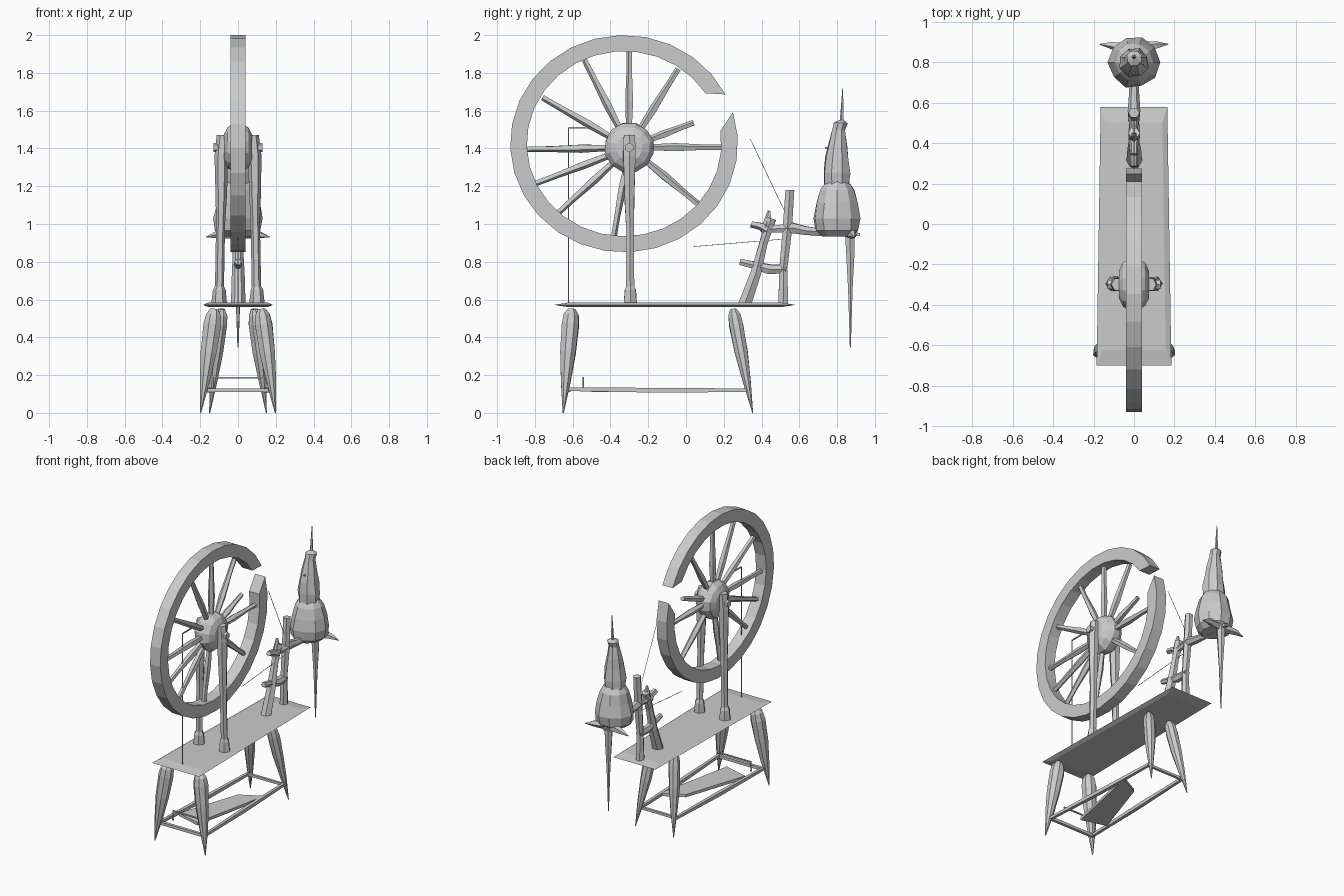
import bpy, bmesh, math, random
from mathutils import Vector

random.seed(4)


def finish(name, bm):
    bmesh.ops.recalc_face_normals(bm, faces=bm.faces)
    me = bpy.data.meshes.new(name)
    bm.to_mesh(me)
    bm.free()
    ob = bpy.data.objects.new(name, me)
    bpy.context.collection.objects.link(ob)
    return ob


def skin(name, rings, closed=True):
    """Join equal-sized rings of points into a capped skin."""
    bm = bmesh.new()
    vs = [[bm.verts.new(p) for p in ring] for ring in rings]
    n = len(vs[0])
    for a, b in zip(vs, vs[1:]):
        for i in range(n):
            j = (i + 1) % n
            bm.faces.new((a[i], a[j], b[j], b[i]))
    bm.faces.new(vs[0])
    bm.faces.new(vs[-1])
    return finish(name, bm)


def tube(name, pts, radii, sides=6, jitter=0.0, bend=False):
    """Turned piece through the points with a radius at each."""
    pts = [Vector(p) for p in pts]
    if isinstance(radii, float):
        radii = [radii] * len(pts)
    rings = []
    for k, (p, r) in enumerate(zip(pts, radii)):
        d = pts[-1] - pts[0]
        if bend:
            d = pts[min(k + 1, len(pts) - 1)] - pts[max(k - 1, 0)]
        d.normalize()
        ref = Vector((1, 0, 0)) if abs(d.x) < 0.9 else Vector((0, 0, 1))
        u = d.cross(ref).normalized()
        w = d.cross(u)
        ring = []
        for i in range(sides):
            a = 2 * math.pi * (i + 0.5) / sides
            rr = r * (1 + random.uniform(-jitter, jitter))
            ring.append(p + u * rr * math.cos(a) + w * rr * math.sin(a))
        rings.append(ring)
    return skin(name, rings)


def turned(name, a, b, prof, sides=6, jitter=0.0):
    """Turned piece from a to b; prof = (fraction, radius) pairs."""
    a, b = Vector(a), Vector(b)
    return tube(name, [a.lerp(b, t) for t, _ in prof], [r for _, r in prof], sides, jitter)


# Broken wheel rim, slightly oval, with a gap at the upper right
CY, CZ = -0.328, 1.425
rings = []
N = 27
for k in range(N + 1):
    ao = math.radians(27 + (377 - 27) * k / N)
    ai = math.radians(33 + (368 - 33) * k / N)
    o = (CY + 0.603 * math.cos(ao), CZ + 0.575 * math.sin(ao))
    i = (CY + 0.515 * math.cos(ai), CZ + 0.49 * math.sin(ai))
    rings.append([(-0.04, *o), (0.04, *o), (0.04, *i), (-0.04, *i)])
skin("wheel_rim", rings)

# Hub and axle
HY, HZ = -0.30, 1.405
tube("wheel_hub", [(x, HY, HZ) for x in (-0.075, -0.055, -0.02, 0.02, 0.055, 0.075)],
     [0.07, 0.11, 0.132, 0.132, 0.11, 0.07], 12, 0.03)
tube("axle", [(-0.13, HY, HZ), (0.13, HY, HZ)], 0.025)

# Spokes: angle and end distance, one is snapped
for ang, ln in ((90, .52), (117, .52), (150, .53), (181, .54), (201, .53), (222.5, .52),
                (260, .49), (-39.5, .51), (0, .50), (21, .365), (58, .49)):
    c, s = math.cos(math.radians(ang)), math.sin(math.radians(ang))
    turned("spoke", (0, HY + .1 * c, HZ + .1 * s), (0, HY + ln * c, HZ + ln * s),
           ((0, .017), (.35, .023), (.7, .017), (1, .016)), 5, 0.08)

# Wheel posts with base blocks
for s in (-1, 1):
    tube("wheel_post", [(s * .10, -.295, .575), (s * .10, -.295, .65), (s * .098, -.295, .67),
                        (s * .092, -.297, 1.0), (s * .09, -.30, 1.15), (s * .088, -.30, 1.36),
                        (s * .078, -.30, 1.47)],
         [.04, .034, .024, .024, .03, .037, .034], 6, 0.05)

# Table board with feathered edge
skin("table", [[(-.185 * f, -.06 - .64 * g, z), (.185 * f, -.06 - .64 * g, z),
                (.165 * f, -.06 + .64 * g, z), (-.165 * f, -.06 + .64 * g, z)]
               for f, g, z in ((.85, .88, .56), (1, 1, .572), (.85, .88, .584))])

# Four legs
LEG = ((0, .022), (.06, .042), (.15, .049), (.42, .044), (.7, .027), (1, .003))
SLIM = tuple((t, r * .82) for t, r in LEG)
for s in (-1, 1):
    turned("front_leg", (s * .125, -.605, .55), (s * .198, -.65, 0), LEG, 8, 0.05)
    turned("rear_leg", (s * .085, .25, .55), (s * .15, .353, 0), SLIM, 8, 0.05)
    # Side stretchers between the legs
    tube("side_stretcher", [(s * .175, -.63, .125), (s * .155, -.15, .12), (s * .14, .32, .12)],
         [.013, .018, .013], 4)

# Front stretcher, treadle plate and treadle rod
tube("front_stretcher", [(-.175, -.62, .12), (.175, -.62, .12)], .014, 4)
tube("rear_stretcher", [(-.14, .31, .12), (.14, .31, .12)], .012, 4)
skin("treadle", [[(-.15, -.45, z), (.03, -.5, z), (.15, .08, z), (.0, .0, z)]
                 for z in (.11, .13)])
tube("treadle_rod", [(-.13, -.545, .12), (-.13, -.545, .187), (.13, -.545, .187)], .006, 4, bend=True)

# Crank wire and footman
tube("crank_top", [(0, -.51, 1.51), (0, -.62, 1.51)], .005, 4)
tube("footman", [(0, -.622, 1.51), (0, -.622, .575)], .004, 4)

# Flyer uprights with rough heads
tube("near_upright", [(0, .31, .575), (0, .37, .74), (0, .41, .90), (0, .45, 1.03)],
     [.038, .033, .024, .03], 6, 0.08)
tube("near_upright_head", [(0, .43, .97), (0, .39, .99), (0, .345, 1.0)], [.03, .022, .02], 5, .1)
tube("near_upright_tip", [(0, .43, .98), (0, .44, 1.07)], [.03, .008], 5, .1)
tube("far_upright", [(0, .515, .575), (0, .515, .76), (0, .535, .95), (0, .55, 1.18)],
     [.03, .024, .028, .028], 6, 0.08)
tube("lower_crossbar", [(0, .285, .80), (0, .37, .78), (0, .44, .76), (0, .53, .76)],
     [.018, .022, .03, .024], 6, 0.08)
tube("upper_crossbar", [(0, .40, .97), (0, .48, .975), (0, .56, .98), (0, .63, .965), (0, .74, .955)],
     [.026, .02, .032, .026, .02], 6, 0.08)

# Drive band remnants
tube("band_upper", [(0, .34, 1.45), (0, .52, 1.07)], .002, 3)
tube("band_lower", [(0, .04, .88), (0, .52, .92)], .002, 3)

# Distaff: wool bulb, wrapped cone and needle
tube("wool_bulb", [(0, .80, z) for z in (.935, .965, 1.03, 1.11, 1.18, 1.245)],
     [.08, .118, .127, .112, .092, .05], 10, 0.05)
tube("wool_cone", [(0, .80, 1.20), (0, .80, 1.27), (0, .80, 1.35), (0, .805, 1.42),
                   (0, .81, 1.50), (0, .82, 1.535), (0, .825, 1.55)],
     [.07, .075, .066, .052, .036, .038, .012], 8, 0.08)
tube("needle", [(0, .825, 1.53), (0, .83, 1.72)], [.012, .002], 5)
tube("wool_snag", [(0, .79, 1.39), (0, .735, 1.405)], [.02, .002], 5)
tube("lower_spike", [(0, .868, .95), (0, .87, .82), (0, .87, .66), (0, .87, .345)],
     [.03, .024, .014, .003], 6)
tube("distaff_shelf", [(0, .66, .945), (0, .80, .945), (0, .92, .945)], [.012, .016, .012], 4)

# Side horns under the wool
for s in (-1, 1):
    tube("horn", [(s * .03, .87, .95), (s * .11, .885, .945), (s * .17, .89, .93)],
         [.03, .02, .002], 5)
